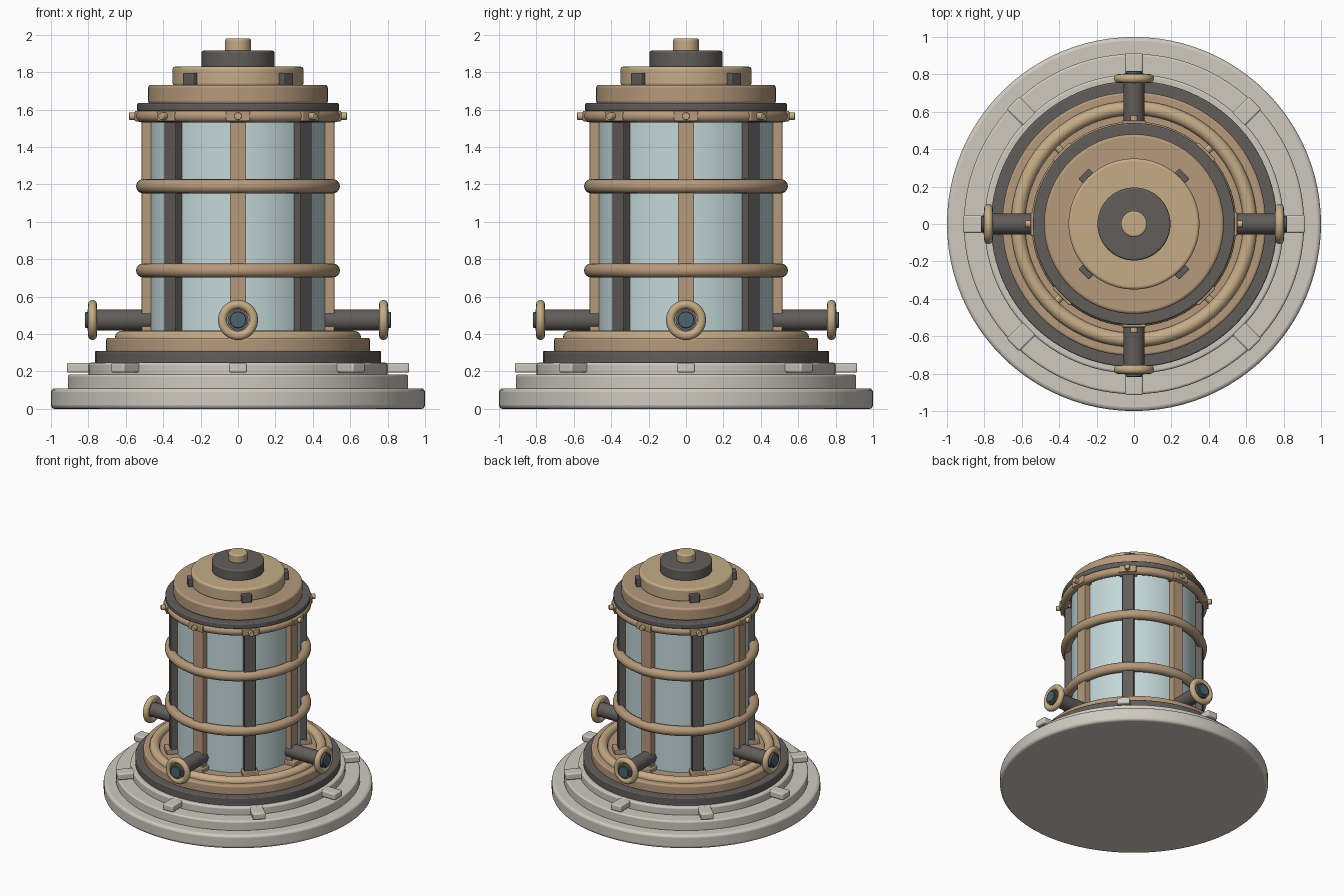
import bpy
from math import pi, cos, sin

if "Cube" in bpy.data.objects:
    bpy.data.objects.remove(bpy.data.objects["Cube"])


def material(name, rgb):
    m = bpy.data.materials.new(name)
    m.diffuse_color = (*rgb, 1)
    m.use_nodes = True
    m.node_tree.nodes["Principled BSDF"].inputs["Base Color"].default_value = m.diffuse_color
    return m


STONE = material("stone", (0.62, 0.59, 0.53))
BRONZE = material("bronze", (0.47, 0.32, 0.20))
BRASS = material("brass", (0.56, 0.41, 0.24))
DARK = material("dark_metal", (0.12, 0.11, 0.105))
GLASS = material("pale_glass", (0.55, 0.68, 0.69))
LENS = material("lens_glass", (0.07, 0.13, 0.16))


def finish(name, mat, bevel=0):
    ob = bpy.context.object
    ob.name = name
    ob.data.materials.append(mat)
    bpy.ops.object.shade_smooth_by_angle(angle=0.6)
    if bevel:
        b = ob.modifiers.new("edge", 'BEVEL')
        b.width = bevel
        b.segments = 3
        b.limit_method = 'ANGLE'
    return ob


def disc(name, r, z0, z1, mat, bevel=0.0, sides=96):
    bpy.ops.mesh.primitive_cylinder_add(vertices=sides, radius=r, depth=z1 - z0,
                                        location=(0, 0, (z0 + z1) / 2))
    return finish(name, mat, bevel)


def ring(name, major, minor, z, mat):
    bpy.ops.mesh.primitive_torus_add(major_radius=major, minor_radius=minor,
                                     major_segments=96, minor_segments=16, location=(0, 0, z))
    return finish(name, mat)


def radial_box(name, a, r, z, size, mat, bevel=0.0):
    # size = radial, tangential, height
    bpy.ops.mesh.primitive_cube_add(size=1, location=(r * cos(a), r * sin(a), z), rotation=(0, 0, a))
    bpy.context.object.scale = size
    bpy.ops.object.transform_apply(location=False, rotation=False, scale=True)
    return finish(name, mat, bevel)


def radial_rod(name, a, r0, r1, z, radius, mat, bevel=0.0, sides=32):
    r = (r0 + r1) / 2
    bpy.ops.mesh.primitive_cylinder_add(vertices=sides, radius=radius, depth=r1 - r0,
                                        location=(r * cos(a), r * sin(a), z), rotation=(0, pi / 2, a))
    return finish(name, mat, bevel)


# Stepped base
disc("base_lower", 1.0, 0, 0.11, STONE, 0.02)
disc("base_middle", 0.91, 0.10, 0.185, STONE, 0.012)
disc("base_upper", 0.80, 0.175, 0.247, STONE, 0.012)
disc("base_gasket", 0.765, 0.24, 0.31, DARK, 0.008)
disc("base_collar", 0.705, 0.30, 0.38, BRONZE, 0.012)
ring("base_ring", 0.62, 0.038, 0.38, BRASS)

# Glass drum and its hoops
disc("glass_drum", 0.468, 0.37, 1.60, GLASS)
for z in (0.74, 1.19):
    ring("hoop", 0.507, 0.038, z, BRONZE)
ring("top_hoop", 0.515, 0.033, 1.565, BRONZE)

# Stepped lid
disc("lid_gasket", 0.54, 1.592, 1.635, DARK, 0.008)
disc("lid_lower", 0.48, 1.63, 1.733, BRONZE, 0.015)
disc("lid_upper", 0.35, 1.725, 1.83, BRASS, 0.015)
disc("lid_cap", 0.195, 1.825, 1.915, DARK, 0.01)
disc("lid_knob", 0.07, 1.91, 1.98, BRASS, 0.01, 48)

# Posts, feet, top brackets, bolts and base clamps
for i in range(8):
    a = i * pi / 4
    post_mat = DARK if i % 2 else BRONZE
    radial_box("post", a, 0.488, 0.98, (0.056, 0.088, 1.22), post_mat, 0.004)
    radial_box("post_foot", a, 0.505, 0.393, (0.09, 0.12, 0.04), BRONZE, 0.006)
    radial_box("post_bracket", a, 0.51, 1.565, (0.085, 0.13, 0.055), BRONZE, 0.006)
    radial_rod("bolt", a, 0.53, 0.583, 1.565, 0.02, BRASS, 0.004, 16)
    radial_box("base_clamp", a, 0.85, 0.22, (0.13, 0.096, 0.052), STONE, 0.01)

# Lid lugs and side ports
for i in range(4):
    a = i * pi / 2
    radial_box("lid_lug", a + pi / 4, 0.36, 1.763, (0.042, 0.078, 0.065), DARK, 0.006)
    radial_rod("port_pipe", a, 0.44, 0.805, 0.475, 0.056, DARK)
    radial_rod("port_lens", a, 0.79, 0.817, 0.475, 0.043, LENS, 0.004)
    bpy.ops.mesh.primitive_torus_add(major_radius=0.083, minor_radius=0.024,
                                     major_segments=48, minor_segments=12,
                                     location=(0.778 * cos(a), 0.778 * sin(a), 0.475),
                                     rotation=(0, pi / 2, a))
    finish("port_flange", BRASS)
